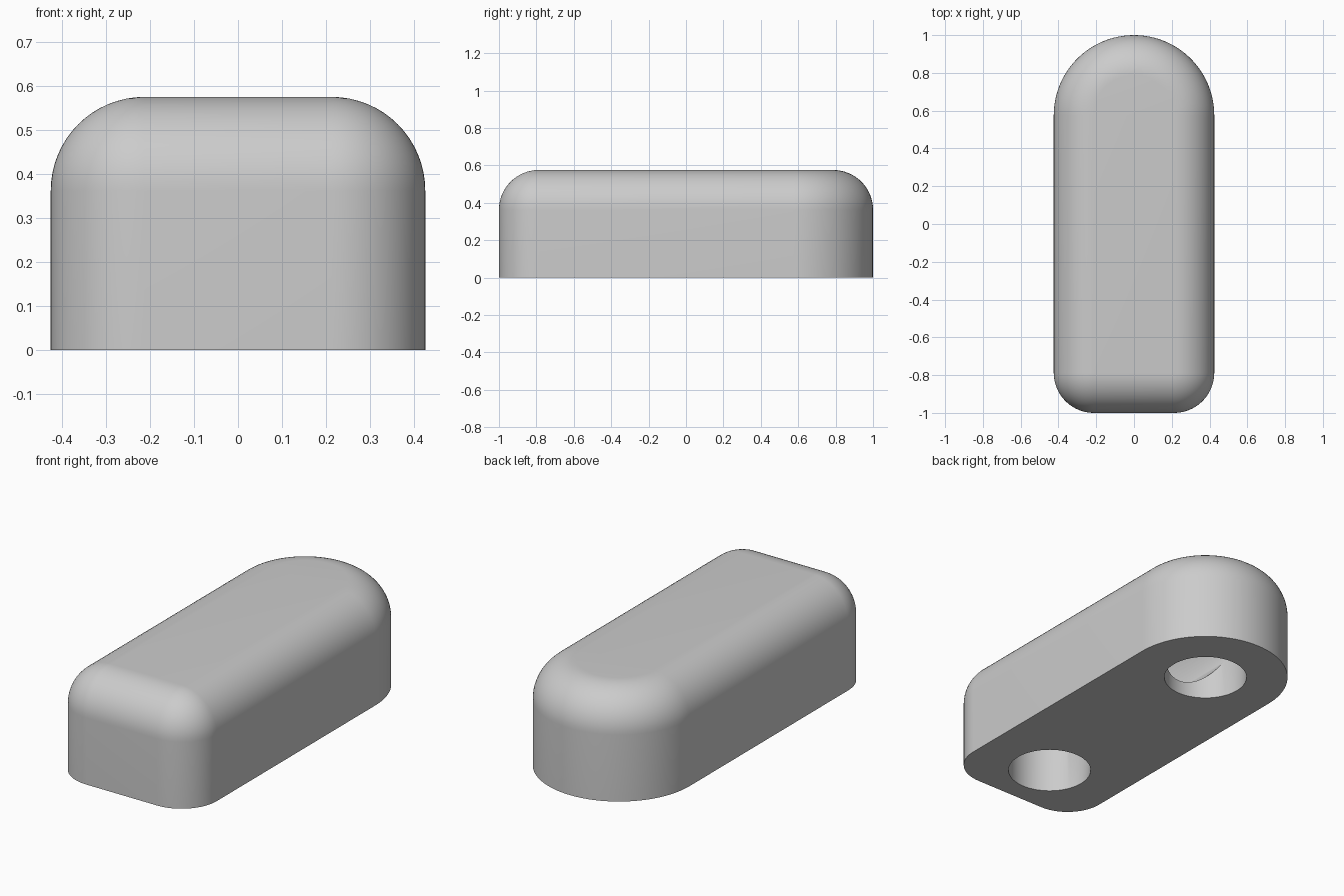
import bpy
import bmesh
from math import sin, cos, pi

HALF_W, HEIGHT = 0.425, 0.575
FILLET = HALF_W / 2              # front corners and top edge share this radius
BORE = HALF_W / 2                # radius of the channel
BACK_Y, FRONT_Y = 0.575, -0.68   # channel mouths
SEG = 16

cube = bpy.data.objects.get("Cube")
if cube:
    bpy.data.objects.remove(cube, do_unlink=True)

grey = bpy.data.materials.new("plain grey")
grey.use_nodes = True
colour = (0.6, 0.6, 0.6, 1)
grey.diffuse_color = colour
grey.node_tree.nodes["Principled BSDF"].inputs["Base Color"].default_value = colour


def loft(name, rings):
    """Closed solid from a stack of matching rings."""
    bm = bmesh.new()
    loops = [[bm.verts.new(p) for p in ring] for ring in rings]
    n = len(loops[0])
    for low, high in zip(loops, loops[1:]):
        for i in range(n):
            j = (i + 1) % n
            bm.faces.new((low[i], low[j], high[j], high[i]))
    bm.faces.new(loops[0][::-1])
    bm.faces.new(loops[-1])
    bmesh.ops.remove_doubles(bm, verts=bm.verts, dist=1e-5)
    bmesh.ops.recalc_face_normals(bm, faces=bm.faces)
    mesh = bpy.data.meshes.new(name)
    bm.to_mesh(mesh)
    bm.free()
    mesh.materials.append(grey)
    obj = bpy.data.objects.new(name, mesh)
    bpy.context.collection.objects.link(obj)
    return obj


def outline(inset, z):
    """Round back end and two rounded front corners, pulled in by inset."""
    side = HALF_W - FILLET
    arcs = [(0, BACK_Y, HALF_W, 0, pi, SEG * 3),
            (-side, FILLET - 1, FILLET, pi, pi / 2, SEG),
            (side, FILLET - 1, FILLET, pi * 1.5, pi / 2, SEG)]
    points = []
    for cx, cy, radius, start, sweep, steps in arcs:
        for k in range(steps + 1):
            a = start + sweep * k / steps
            r = radius - inset
            points.append((cx + r * cos(a), cy + r * sin(a), z))
    return points


# Body: straight walls, then a quarter-round up to the flat top
rings = [outline(0, 0)]
for k in range(SEG + 1):
    a = pi / 2 * k / SEG
    rings.append(outline(FILLET * (1 - cos(a)), HEIGHT - FILLET + FILLET * sin(a)))
body = loft("body", rings)

# Channel: up one mouth, along the middle, down the other, mitred at the bends
angles = [2 * pi * k / 64 for k in range(64)]
mid = HEIGHT / 2


def channel_ring(centre, sign, bend):
    return [(BORE * cos(a), centre + sign * BORE * sin(a),
             mid + BORE * sin(a) if bend else -0.1) for a in angles]


channel = loft("channel_cutter", [channel_ring(BACK_Y, 1, False),
                                  channel_ring(BACK_Y, 1, True),
                                  channel_ring(FRONT_Y, -1, True),
                                  channel_ring(FRONT_Y, -1, False)])
channel.hide_render = True

cut = body.modifiers.new("channel", 'BOOLEAN')
cut.operation = 'DIFFERENCE'
cut.solver = 'EXACT'
cut.object = channel

bpy.ops.object.select_all(action='DESELECT')
body.select_set(True)
bpy.context.view_layer.objects.active = body
bpy.ops.object.modifier_apply(modifier=cut.name)
bpy.data.objects.remove(channel, do_unlink=True)
bpy.ops.object.shade_smooth_by_angle(angle=pi / 6)
